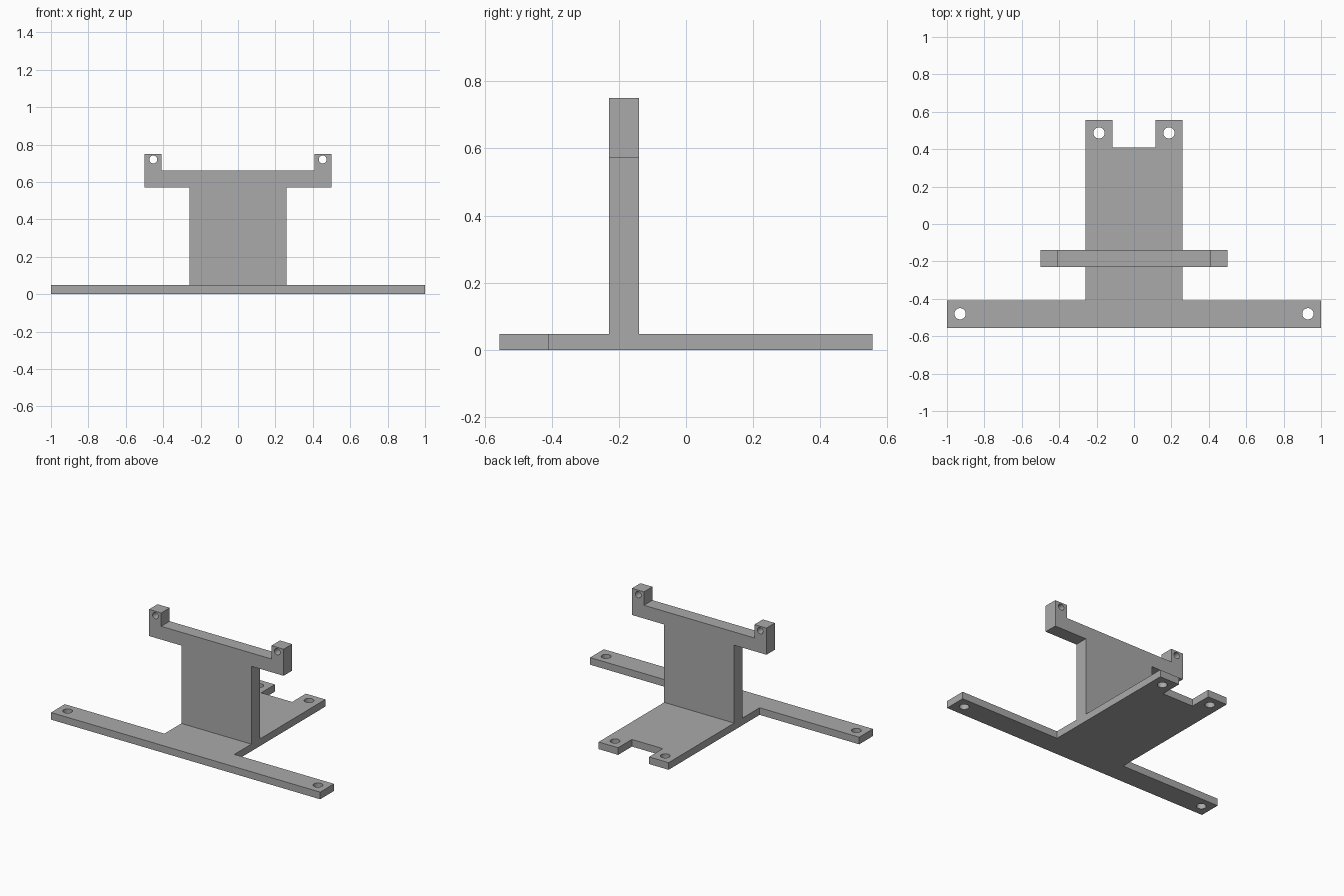
import bpy, bmesh, math
from mathutils import Matrix

cube = bpy.data.objects.get("Cube")
if cube:
    bpy.data.objects.remove(cube)

grey = bpy.data.materials.new("plain grey")
grey.use_nodes = True
colour = (0.4, 0.4, 0.4, 1)
grey.diffuse_color = colour
grey.node_tree.nodes["Principled BSDF"].inputs["Base Color"].default_value = colour


def circle(x, y, r, sides=32):
    return [(x + r * math.cos(2 * math.pi * i / sides),
             y + r * math.sin(2 * math.pi * i / sides)) for i in range(sides)]


def mirrored(half):
    """Close a right-hand half outline by mirroring it across x = 0."""
    return half + [(-x, y) for x, y in reversed(half)]


def plate(name, half, holes, thickness, matrix):
    """Extrude a symmetric outline with mirrored round holes."""
    loops = [mirrored(half)]
    for x, y, r in holes:
        loops += [circle(x, y, r), circle(-x, y, r)]
    bm = bmesh.new()
    edges = []
    for loop in loops:
        verts = [bm.verts.new((x, y, 0)) for x, y in loop]
        edges += [bm.edges.new((v, verts[i - 1])) for i, v in enumerate(verts)]
    bmesh.ops.triangle_fill(bm, edges=edges, use_beauty=True, normal=(0, 0, 1))
    top = bmesh.ops.extrude_face_region(bm, geom=bm.faces[:], use_keep_orig=True)["geom"]
    bmesh.ops.translate(bm, vec=(0, 0, thickness),
                        verts=[g for g in top if isinstance(g, bmesh.types.BMVert)])
    bmesh.ops.recalc_face_normals(bm, faces=bm.faces[:])
    bm.transform(matrix)
    mesh = bpy.data.meshes.new(name)
    bm.to_mesh(mesh)
    bm.free()
    mesh.materials.append(grey)
    obj = bpy.data.objects.new(name, mesh)
    bpy.context.collection.objects.link(obj)


BASE_T = 0.048
BODY = 0.26

# Flat base: wide front bar, centre panel and two rear tabs
plate("base_plate",
      [(1, -0.556), (1, -0.41), (BODY, -0.41), (BODY, 0.556), (0.115, 0.556), (0.115, 0.41)],
      [(0.93, -0.48, 0.03), (0.187, 0.487, 0.03)],
      BASE_T, Matrix.Identity(4))

# Upright panel with crossbar and two raised ears, drawn in x-z
plate("upright_bracket",
      [(BODY, BASE_T), (BODY, 0.571), (0.5, 0.571), (0.5, 0.75), (0.41, 0.75), (0.41, 0.66)],
      [(0.453, 0.72, 0.021)],
      0.09, Matrix.Translation((0, -0.14, 0)) @ Matrix.Rotation(math.pi / 2, 4, "X"))
